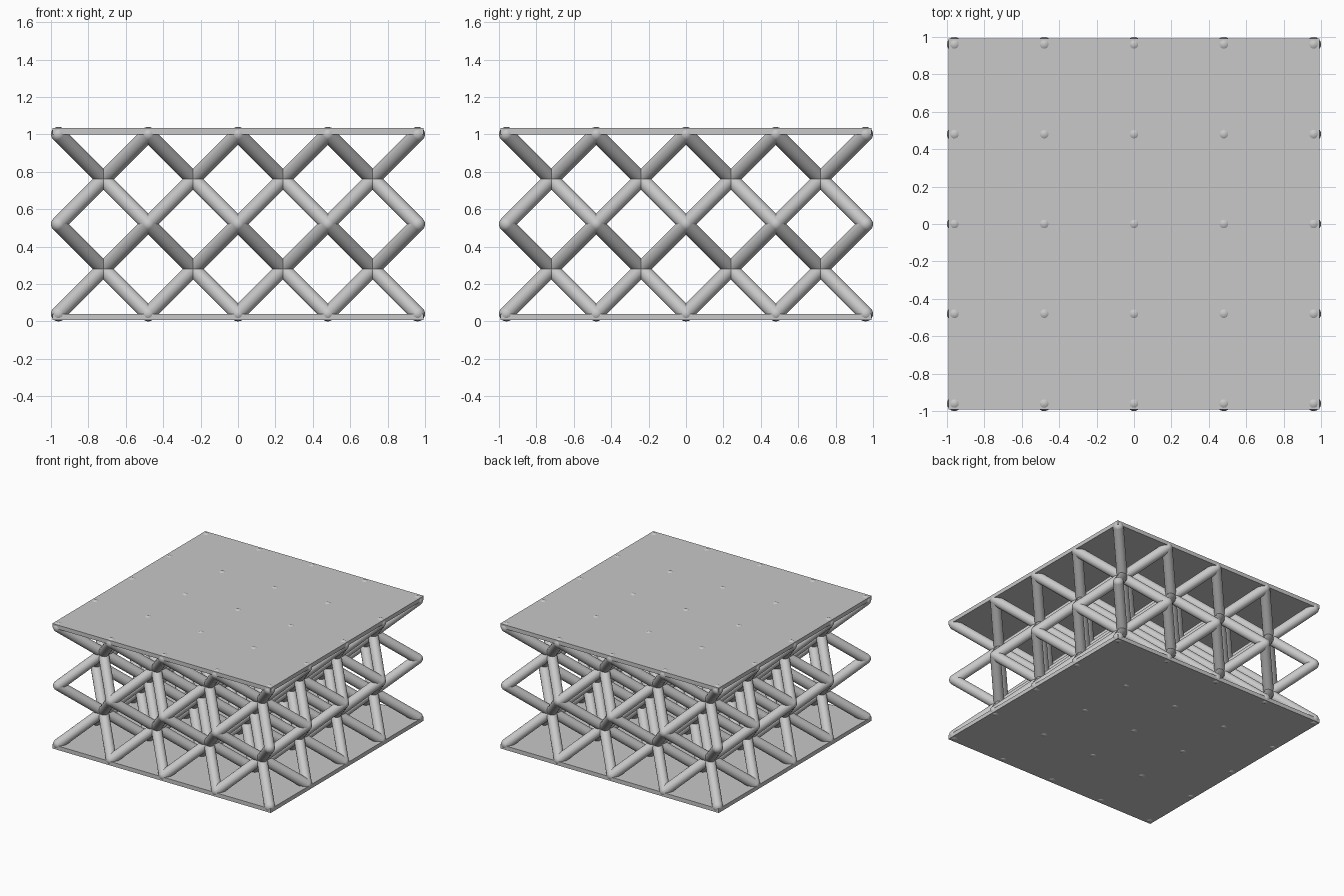
import bpy
import bmesh
from itertools import product
from mathutils import Matrix, Vector

cube = bpy.data.objects.get("Cube")
if cube:
    bpy.data.objects.remove(cube, do_unlink=True)

CELL = 0.48            # lattice cell size
NX, NY, NZ = 4, 4, 2   # cells along each axis
R = 0.04               # strut and joint radius
PLATE = 0.033          # plate thickness

grey = bpy.data.materials.new("light grey")
grey.use_nodes = True
colour = (0.58, 0.58, 0.58, 1)
grey.diffuse_color = colour
grey.node_tree.nodes["Principled BSDF"].inputs["Base Color"].default_value = colour


def make_object(name, bm, smooth):
    mesh = bpy.data.meshes.new(name)
    bm.to_mesh(mesh)
    bm.free()
    mesh.materials.append(grey)
    for poly in mesh.polygons:
        poly.use_smooth = smooth
    obj = bpy.data.objects.new(name, mesh)
    bpy.context.collection.objects.link(obj)
    return obj


def node(i, j, k):
    """Position of a lattice point given in cell units."""
    return Vector(((i - NX / 2) * CELL, (j - NY / 2) * CELL, R + k * CELL))


def add_strut(bm, a, b):
    d = b - a
    turn = d.to_track_quat('Z', 'Y').to_matrix().to_4x4()
    bmesh.ops.create_cone(bm, cap_ends=False, segments=24, radius1=R, radius2=R,
                          depth=d.length, matrix=Matrix.Translation((a + b) / 2) @ turn)


def add_ball(bm, p):
    bmesh.ops.create_uvsphere(bm, u_segments=24, v_segments=16, radius=R,
                              matrix=Matrix.Translation(p))


struts, joints = bmesh.new(), bmesh.new()

# Eight diagonal struts from each cell centre to its corners
for i, j, k in product(range(NX), range(NY), range(NZ)):
    centre = node(i + 0.5, j + 0.5, k + 0.5)
    add_ball(joints, centre)
    for di, dj, dk in product((0, 1), repeat=3):
        add_strut(struts, centre, node(i + di, j + dj, k + dk))

# Round joints at the cell corners
for i, j, k in product(range(NX + 1), range(NY + 1), range(NZ + 1)):
    add_ball(joints, node(i, j, k))

make_object("lattice_struts", struts, True)
make_object("lattice_joints", joints, True)


# Thin cover plates, with the joints just breaking their outer faces
def add_plate(name, z):
    bm = bmesh.new()
    width = NX * CELL + 2 * PLATE
    depth = NY * CELL + 2 * PLATE
    bmesh.ops.create_cube(bm, size=1, matrix=Matrix.Translation((0, 0, z))
                          @ Matrix.Diagonal((width, depth, PLATE, 1)))
    make_object(name, bm, False)


add_plate("bottom_plate", R - PLATE / 2)
add_plate("top_plate", R + NZ * CELL + PLATE / 2)
